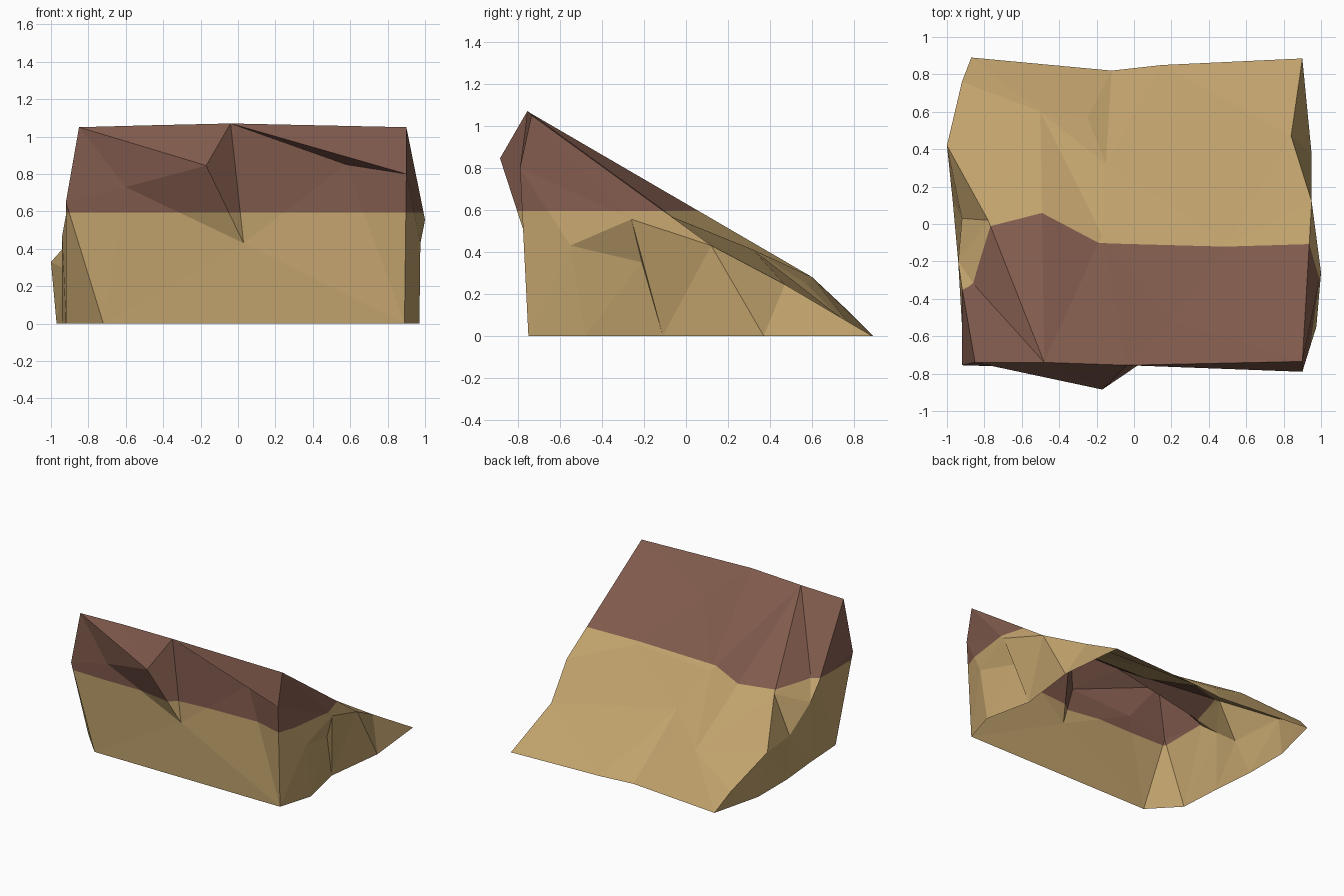
import bpy, bmesh
from mathutils import Vector
from mathutils.geometry import delaunay_2d_cdt

if "Cube" in bpy.data.objects:
    bpy.data.objects.remove(bpy.data.objects["Cube"])


def material(name, rgb):
    m = bpy.data.materials.new(name)
    m.diffuse_color = (*rgb, 1)
    m.use_nodes = True
    m.node_tree.nodes["Principled BSDF"].inputs["Base Color"].default_value = m.diffuse_color
    return m


SAND = material("sand_tan", (0.53, 0.36, 0.15))
EARTH = material("earth_brown", (0.215, 0.102, 0.073))
BAND_Z = 0.595  # brown above this height, tan below


def patch(name, rim, inner, creases, axes, outward):
    """Low-poly surface: triangulate rim + inner points in a 2D projection."""
    pts = [Vector(p) for p in rim + inner]
    flat = [Vector((p[axes[0]], p[axes[1]])) for p in pts]
    n = len(rim)
    edges = [(i, (i + 1) % n) for i in range(n)] + creases
    out = delaunay_2d_cdt(flat, edges, [], 1, 1e-5)
    bm = bmesh.new()
    verts = []
    for co, orig in zip(out[0], out[3]):
        if orig:
            verts.append(bm.verts.new(pts[orig[0]]))
        else:  # crossing creases: borrow the depth of the nearest point
            p = min(pts, key=lambda q: (q[axes[0]] - co.x) ** 2 + (q[axes[1]] - co.y) ** 2).copy()
            p[axes[0]], p[axes[1]] = co
            verts.append(bm.verts.new(p))
    for f in out[2]:
        bm.faces.new([verts[i] for i in f])
    bm.normal_update()
    total = sum((f.normal * f.calc_area() for f in bm.faces), Vector())
    if total.dot(Vector(outward)) < 0:
        bmesh.ops.reverse_faces(bm, faces=bm.faces[:])
    # colour split at one height
    bmesh.ops.bisect_plane(bm, geom=bm.verts[:] + bm.edges[:] + bm.faces[:],
                           plane_co=(0, 0, BAND_Z), plane_no=(0, 0, 1))
    for f in bm.faces:
        f.material_index = int(f.calc_center_median().z > BAND_Z)
    me = bpy.data.meshes.new(name)
    bm.to_mesh(me)
    bm.free()
    me.materials.append(SAND)
    me.materials.append(EARTH)
    bpy.context.collection.objects.link(bpy.data.objects.new(name, me))


# Edges shared between the sides
ridge = [(-.85, -.74, 1.05), (-.48, -.74, 1.06), (-.04, -.755, 1.07), (.9, -.735, 1.05)]
right_rim = [(.95, .12, .43), (.84, .47, .245)]
back = [(.9, .885, 0), (.15, .85, 0), (-.12, .82, 0), (-.87, .89, 0)]
left_rim = [(-.92, .76, .13), (-1, .42, .33), (-.78, .02, .575), (-.85, -.33, .61)]
front_low = [(.9, -.79, .8), (.89, -.75, 0), (-.72, -.75, 0), (-.92, -.54, 0), (-.92, -.755, .65)]

# Sloping top with one fold and a few dents
patch("slope", ridge + right_rim + back + left_rim,
      [(-.5, .6, .28), (-.25, .57, .25), (-.15, .32, .41), (-.17, -.06, .565),
       (.2, -.52, .88), (.5, -.1, .58)],
      [(1, 14), (14, 17), (1, 17), (8, 15), (15, 16), (8, 16), (1, 13), (1, 12), (9, 14), (10, 14)],
      (0, 1), (0, 0, 1))

# Front cliff with a jutting nose
patch("front_cliff", ridge + front_low,
      [(-.17, -.885, .845), (-.6, -.765, .73), (.03, -.75, .43), (.58, -.70, .85)],
      [(0, 9), (0, 10), (10, 11), (9, 11), (2, 9), (2, 11), (2, 4), (2, 12), (4, 12), (6, 8)],
      (0, 2), (0, -1, 0))

# Right side
patch("right_side",
      [ridge[3]] + front_low[:2] + [(.97, -.48, 0), (.89, -.11, 0), (.95, .37, 0), back[0]] + right_rim[::-1],
      [(.975, -.55, .43), (1, -.26, .555), (.92, -.21, .35)],
      [(9, 10), (10, 8), (9, 11), (10, 11), (10, 4), (9, 3), (5, 8), (0, 10), (1, 9)],
      (1, 2), (1, 0, 0))

# Left side
patch("left_side",
      [ridge[0], front_low[4], front_low[3], (-.94, -.2, 0), (-.97, .13, 0), (-.97, .49, 0), back[3]] + left_rim,
      [(-.94, -.2, .47), (-.92, .03, .29), (-.92, -.34, .58)],
      [(8, 12), (9, 12), (9, 11), (11, 12), (10, 11), (10, 13), (0, 13)],
      (1, 2), (-1, 0, 0))
